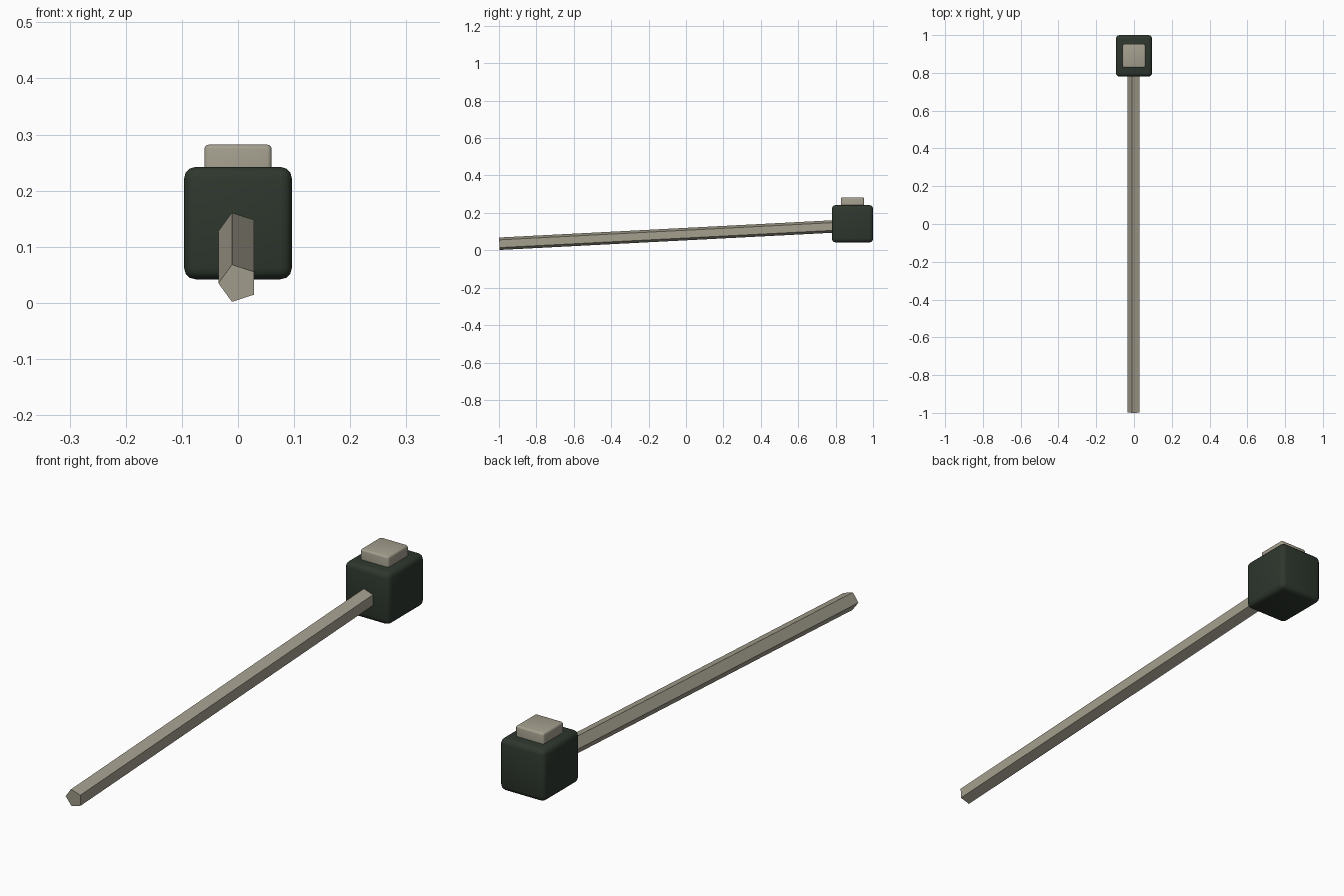
import bpy, math
from mathutils import Vector

cube = bpy.data.objects.get("Cube")
if cube:
    bpy.data.objects.remove(cube, do_unlink=True)


def material(name, colour):
    m = bpy.data.materials.new(name)
    m.use_nodes = True
    m.diffuse_color = colour
    m.node_tree.nodes["Principled BSDF"].inputs["Base Color"].default_value = colour
    return m


dark_green = material("dark green", (0.027, 0.038, 0.027, 1))
stone = material("pale stone", (0.37, 0.345, 0.27, 1))


def rounded_box(name, low, high, radius, mat):
    low, high = Vector(low), Vector(high)
    bpy.ops.mesh.primitive_cube_add(size=1, location=(low + high) / 2)
    ob = bpy.context.object
    ob.name = name
    ob.scale = high - low
    bpy.ops.object.transform_apply(location=False, rotation=False)
    bevel = ob.modifiers.new("rounded edges", "BEVEL")
    bevel.width = radius
    bevel.segments = 3
    ob.data.materials.append(mat)
    bpy.ops.object.shade_smooth()
    return ob


# Block and the cap on top of it
rounded_box("head_block", (-0.096, 0.78, 0.042), (0.096, 1.0, 0.242), 0.02, dark_green)
rounded_box("top_cap", (-0.06, 0.828, 0.20), (0.06, 0.952, 0.282), 0.008, stone)

# Five-sided handle, sloping down towards the front
start, end = Vector((0, -0.998, 0.035)), Vector((0, 0.88, 0.132))
axis = end - start
bpy.ops.mesh.primitive_cylinder_add(vertices=5, radius=0.035, depth=axis.length)
handle = bpy.context.object
handle.name = "handle"
for v in handle.data.vertices:
    angle = math.atan2(v.co.y, v.co.x) + math.pi / 2
    v.co.x, v.co.y = 0.035 * math.cos(angle), 0.035 * math.sin(angle)
handle.location = (start + end) / 2
handle.rotation_euler = (math.pi / 2 + math.atan2(axis.z, axis.y) - math.pi, 0, 0)
handle.data.materials.append(stone)
